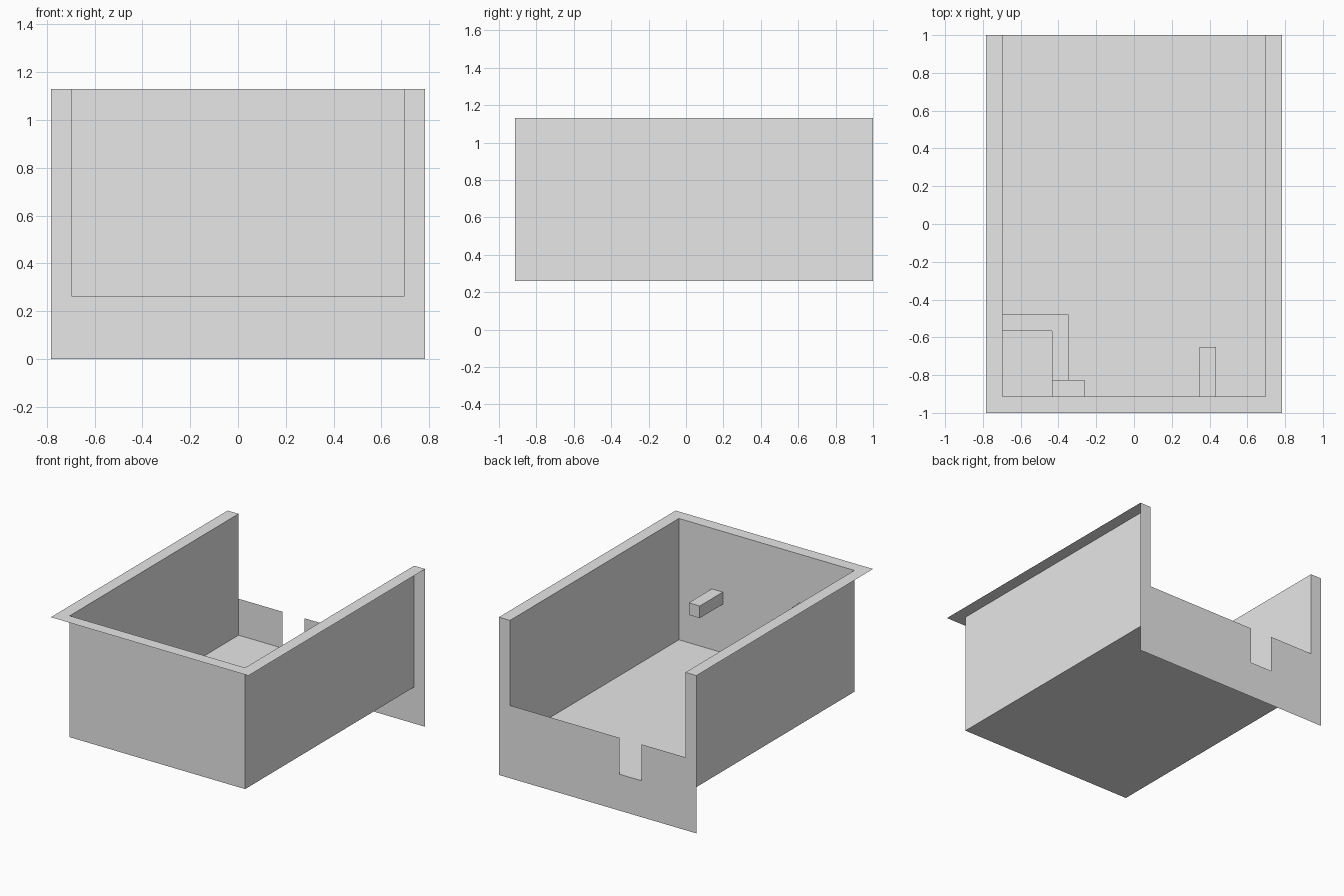
import bpy

if "Cube" in bpy.data.objects:
    bpy.data.objects.remove(bpy.data.objects["Cube"])

U = 2 / 23                      # one module of the design grid
grey = bpy.data.materials.new("plain grey")
grey.diffuse_color = (0.8, 0.8, 0.8, 1)
grey.use_nodes = True
grey.node_tree.nodes["Principled BSDF"].inputs["Base Color"].default_value = grey.diffuse_color


def add(name, verts, faces):
    """Make an object from points in modules: x from centre, y from front, z from ground."""
    me = bpy.data.meshes.new(name)
    me.from_pydata([(x * U, y * U - 1, z * U) for x, y, z in verts], [], faces)
    me.materials.append(grey)
    ob = bpy.data.objects.new(name, me)
    bpy.context.collection.objects.link(ob)
    return ob


def prism(name, outline, z0, z1):
    """Extrude a counter-clockwise plan outline between two heights."""
    n = len(outline)
    verts = [(x, y, z) for z in (z0, z1) for x, y in outline]
    faces = [tuple(reversed(range(n))), tuple(range(n, 2 * n))]
    faces += [(i, (i + 1) % n, n + (i + 1) % n, n + i) for i in range(n)]
    return add(name, verts, faces)


def box(name, x0, x1, y0, y1, z0, z1):
    return prism(name, [(x0, y0), (x1, y0), (x1, y1), (x0, y1)], z0, z1)


# Thin tray: floor with front and side walls, open at the back
plan = [(-8, 23), (-8, 1), (8, 1), (8, 23)]
add("tray_shell", [(x, y, z) for z in (3, 13) for x, y in plan],
    [(0, 1, 2, 3), (0, 1, 5, 4), (1, 2, 6, 5), (2, 3, 7, 6)])

# Flat U-shaped rim around the top
add("top_rim",
    [(-9, 23, 13), (-9, 0, 13), (9, 0, 13), (9, 23, 13),
     (8, 23, 13), (8, 1, 13), (-8, 1, 13), (-8, 23, 13)],
    [(0, 1, 6, 7), (1, 2, 5, 6), (2, 3, 4, 5)])

# Flat back plate with a wide opening and a doorway notch
back = [(-9, 0), (-9, 13), (-8, 13), (-8, 6), (-4, 6), (-4, 3),
        (-2, 3), (-2, 6), (8, 6), (8, 13), (9, 13), (9, 0)]
add("back_plate", [(x, 23, z) for x, z in back], [tuple(range(len(back)))])

# Peg standing out from the front wall
box("wall_peg", 4, 5, 1, 4, 7, 8)

# Bent bar joining the side wall to the mounting block on the front wall
prism("corner_bar", [(-8, 5), (-5, 5), (-5, 2), (-4, 2), (-4, 6), (-8, 6)], 7, 8)
box("mounting_block", -5, -3, 1, 2, 7, 9)
